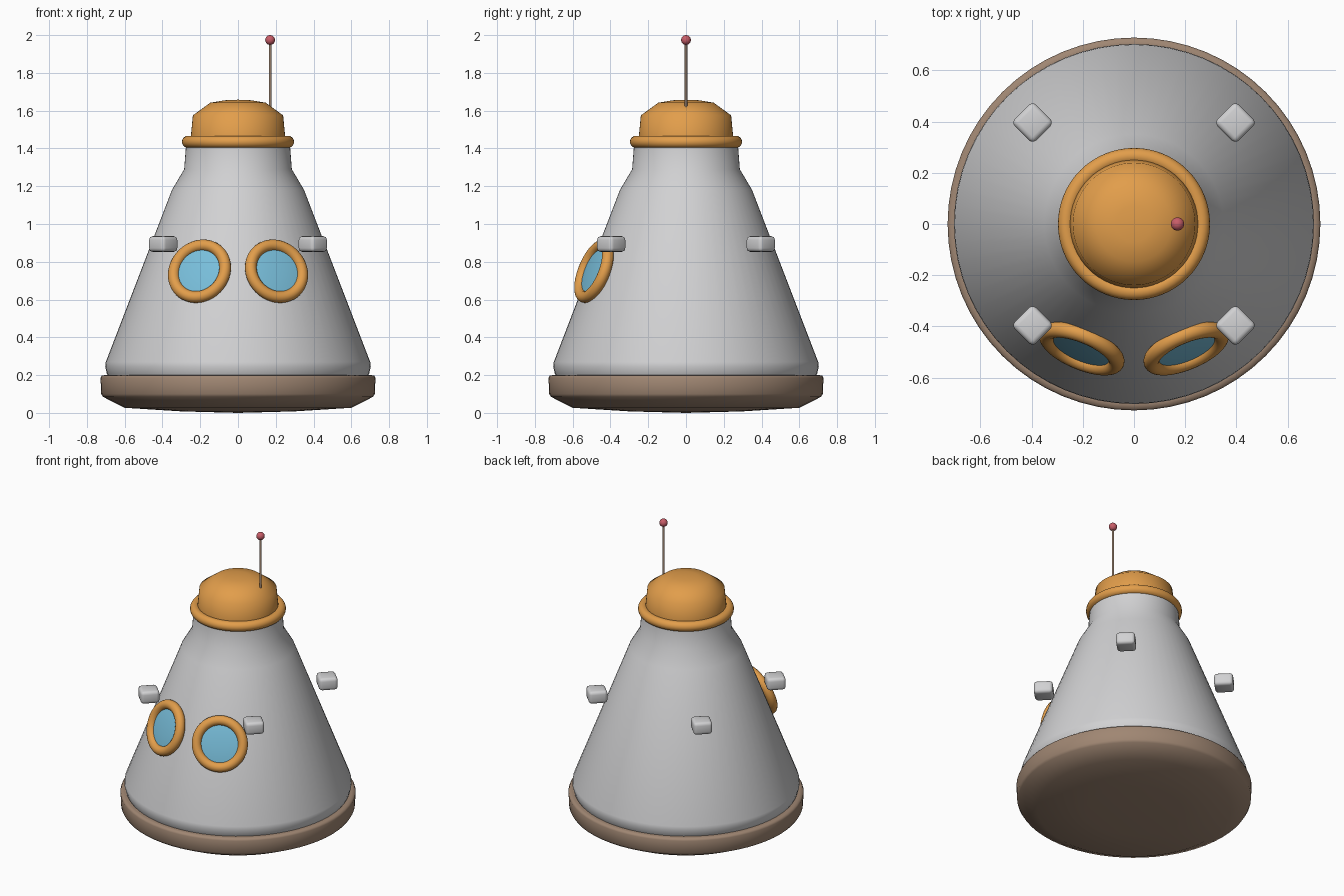
import bpy, bmesh, math
from mathutils import Matrix, Vector

if "Cube" in bpy.data.objects:
    bpy.data.objects.remove(bpy.data.objects["Cube"])


def material(name, rgb):
    mat = bpy.data.materials.new(name)
    mat.use_nodes = True
    mat.diffuse_color = (*rgb, 1)
    mat.node_tree.nodes["Principled BSDF"].inputs["Base Color"].default_value = (*rgb, 1)
    return mat


GREY = material("light grey", (0.64, 0.64, 0.65))
ORANGE = material("orange", (0.76, 0.34, 0.07))
BROWN = material("shield brown", (0.35, 0.24, 0.17))
BLUE = material("glass blue", (0.19, 0.52, 0.71))
RED = material("beacon red", (0.58, 0.11, 0.14))


def finish(name, mat, angle=55):
    """Name, colour and smooth the active object."""
    obj = bpy.context.object
    obj.name = name
    obj.data.materials.append(mat)
    bpy.ops.object.shade_smooth_by_angle(angle=math.radians(angle))
    return obj


def lathe(name, profile, mat, matrix=Matrix(), steps=64):
    """Revolve (radius, height) points, bottom to top, about the z axis."""
    bm = bmesh.new()
    verts = [bm.verts.new((r, 0, z)) for r, z in profile]
    edges = [bm.edges.new(pair) for pair in zip(verts, verts[1:])]
    bmesh.ops.spin(bm, geom=verts + edges, cent=(0, 0, 0), axis=(0, 0, 1),
                   angle=math.tau, steps=steps)
    bmesh.ops.remove_doubles(bm, verts=bm.verts, dist=0.0005)
    bmesh.ops.recalc_face_normals(bm, faces=bm.faces)
    mesh = bpy.data.meshes.new(name)
    bm.to_mesh(mesh)
    bm.free()
    obj = bpy.data.objects.new(name, mesh)
    bpy.context.collection.objects.link(obj)
    bpy.ops.object.select_all(action="DESELECT")
    obj.select_set(True)
    bpy.context.view_layer.objects.active = obj
    obj.matrix_world = matrix
    return finish(name, mat)


def ring(name, major, minor, mat, matrix):
    bpy.ops.mesh.primitive_torus_add(major_radius=major, minor_radius=minor,
                                     major_segments=64, minor_segments=16)
    bpy.context.object.matrix_world = matrix
    return finish(name, mat)


# Capsule hull, heat shield and nose cap
lathe("hull", [(0, 0.19), (0.685, 0.19), (0.695, 0.21), (0.703, 0.245), (0.7, 0.27),
               (0.35, 1.18), (0.285, 1.29), (0.275, 1.42), (0, 1.42)], GREY)
lathe("heat_shield", [(0, 0), (0.3, 0.008), (0.6, 0.027), (0.715, 0.085), (0.724, 0.1),
                      (0.728, 0.185), (0.722, 0.197), (0.705, 0.2), (0, 0.2)], BROWN)
lathe("nose_cap", [(0, 1.41), (0.253, 1.41), (0.25, 1.46), (0.239, 1.575),
                   (0.147, 1.642), (0.07, 1.655), (0, 1.658)], ORANGE)
ring("nose_collar", 0.265, 0.032, ORANGE, Matrix.Translation((0, 0, 1.435)))

# Antenna on the left of the cap
bpy.ops.mesh.primitive_cylinder_add(vertices=16, radius=0.007, depth=0.36,
                                    location=(0.17, 0, 1.79))
finish("antenna_rod", BROWN)
bpy.ops.mesh.primitive_uv_sphere_add(segments=24, ring_count=12, radius=0.026,
                                     location=(0.17, 0, 1.974))
finish("antenna_beacon", RED)

# Two round windows lying along the sloping hull
for side, label in ((1, "left"), (-1, "right")):
    tilt = math.radians(20.6)
    turn = math.radians(22.8) * side
    normal = Vector((math.sin(turn) * math.cos(tilt),
                     -math.cos(turn) * math.cos(tilt), math.sin(tilt)))
    place = (Matrix.Translation((0.204 * side, -0.487, 0.75))
             @ normal.to_track_quat("Z", "Y").to_matrix().to_4x4())
    ring(label + "_window_frame", 0.146, 0.031, ORANGE, place)
    lathe(label + "_window_glass", [(0, -0.03), (0.14, -0.03), (0.14, 0.004),
                                    (0.1, 0.01), (0.05, 0.014), (0, 0.015)], BLUE, place)

# Four thruster blocks set diagonally around the hull
for x, xname in ((0.396, "left"), (-0.396, "right")):
    for y, yname in ((-0.396, "front"), (0.396, "back")):
        bpy.ops.mesh.primitive_cube_add(size=1, location=(x, y, 0.894),
                                        rotation=(0, 0, math.pi / 4))
        block = bpy.context.object
        block.scale = (0.118, 0.118, 0.083)
        bpy.ops.object.transform_apply(location=False, rotation=False, scale=True)
        bevel = block.modifiers.new("rounded_edges", "BEVEL")
        bevel.width = 0.02
        bevel.segments = 3
        bpy.ops.object.modifier_apply(modifier=bevel.name)
        finish(yname + "_" + xname + "_thruster", GREY)
